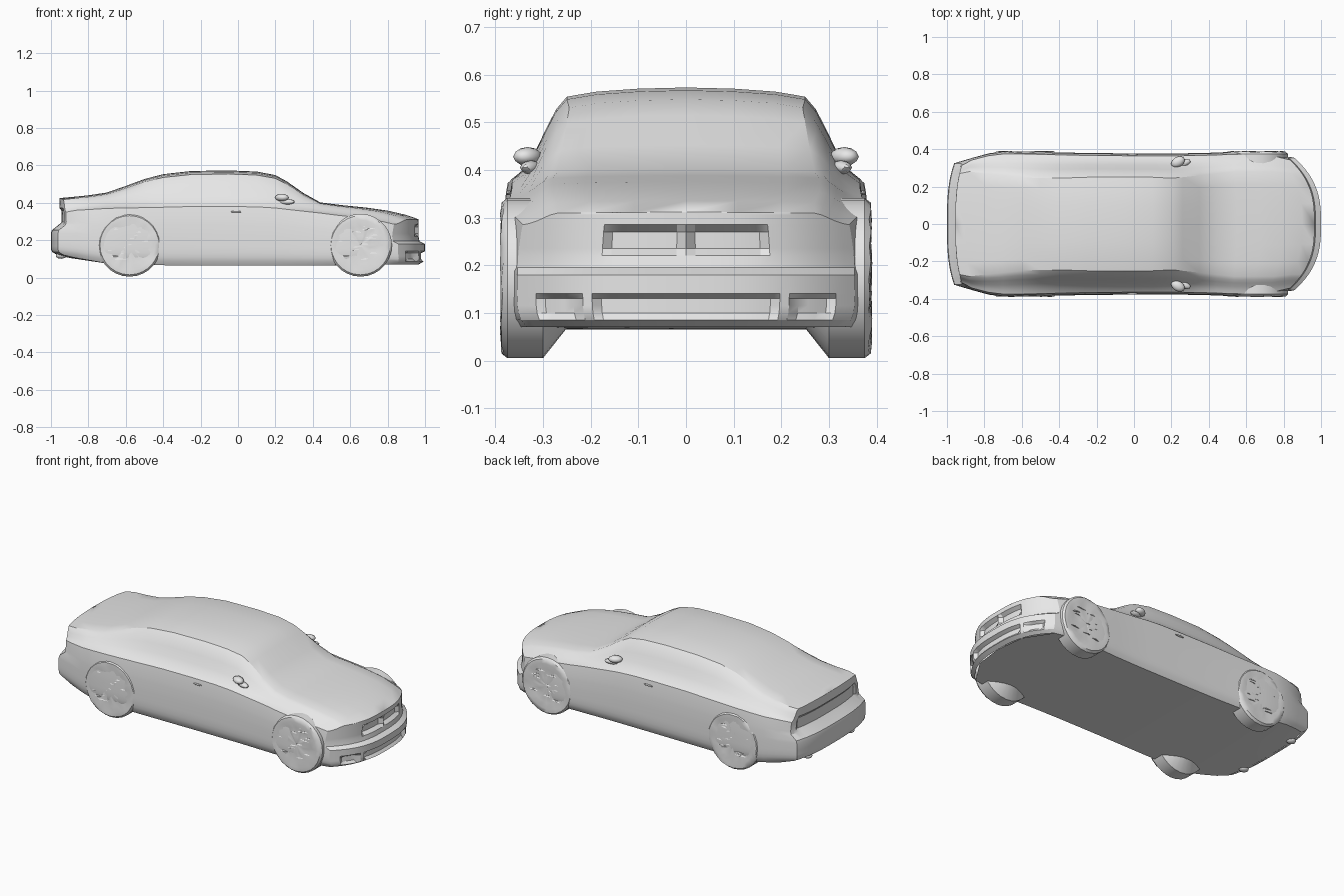
import bpy, bmesh, math, random
from mathutils import Vector, Matrix

random.seed(4)
old = bpy.data.objects.get("Cube")
if old:
    bpy.data.objects.remove(old)

# Single paint colour
grey = bpy.data.materials.new("plain_grey")
grey.use_nodes = True
grey.diffuse_color = (0.8, 0.8, 0.8, 1)
grey.node_tree.nodes["Principled BSDF"].inputs["Base Color"].default_value = (0.8, 0.8, 0.8, 1)


def finish(bm, name, angle=35):
    """Turn a bmesh into a shaded object."""
    bmesh.ops.remove_doubles(bm, verts=bm.verts, dist=0.0004)
    bmesh.ops.recalc_face_normals(bm, faces=bm.faces)
    mesh = bpy.data.meshes.new(name)
    bm.to_mesh(mesh)
    bm.free()
    obj = bpy.data.objects.new(name, mesh)
    bpy.context.collection.objects.link(obj)
    mesh.materials.append(grey)
    bpy.ops.object.select_all(action='DESELECT')
    obj.select_set(True)
    bpy.context.view_layer.objects.active = obj
    bpy.ops.object.shade_smooth_by_angle(angle=math.radians(angle))
    return obj


def add_face(bm, verts):
    if len(set(verts)) > 2:
        try:
            bm.faces.new(verts)
        except ValueError:
            pass


# Body stations: x, half width, floor, shoulder, top, roof half width
STATIONS = [
    (-.955, .325, .12, .35, .425, .27), (-.9, .355, .105, .36, .43, .28),
    (-.8, .378, .09, .365, .44, .27), (-.7, .388, .075, .37, .455, .26),
    (-.6, .388, .07, .372, .49, .25), (-.5, .386, .068, .374, .527, .245),
    (-.4, .383, .066, .376, .553, .245), (-.25, .38, .065, .38, .57, .25),
    (-.05, .378, .065, .38, .573, .25), (.1, .378, .065, .378, .567, .25),
    (.2, .378, .065, .372, .548, .245), (.26, .378, .065, .365, .515, .25),
    (.35, .38, .065, .355, .452, .26), (.44, .382, .065, .345, .402, .27),
    (.55, .386, .066, .335, .388, .28), (.68, .387, .068, .325, .375, .28),
    (.8, .382, .07, .315, .358, .28), (.9, .37, .07, .3, .335, .27),
    (.965, .355, .07, .285, .312, .27)]
SIDE = [0, .07, .14, .21, .28, .33, .51, .58, .7, .77, .93, 1]
UPPER = [(.2, .1), (.42, .3), (.62, .55), (.8, .76), (1, .9)]
CROWN = [(.75, .955), (.4, .987), (0, 1)]


def half_section(station):
    """Points (y, z) from the floor centre round to the roof centre."""
    x, w, b, s, t, r = station
    pts = [(0, b), (w * .5, b)]
    for f in SIDE:
        pts.append((w * (1 - .06 * (1 - f) ** 12 - .035 * f ** 4), b + (s - b) * f))
    edge = w * .965
    pts += [(edge + (r - edge) * u, s + (t - s) * f) for u, f in UPPER]
    pts += [(r * u, s + (t - s) * f) for u, f in CROWN]
    return pts


def ramp(v, lo, hi):
    return min(1, max(0, (v - lo) / (hi - lo)))


def place(x, y, z, end):
    """Bow the nose and tail in plan and push out the bumpers at the ends."""
    a = abs(y)
    nose, tail = ramp(x, .45, .965), ramp(-x, .7, .955)
    px = x - .15 * nose * (a / .36) ** 2.8 + .04 * tail * (a / .33) ** 3
    if end and x > 0:
        px += .035 * ramp(z, .07, .09) * (1 - ramp(z, .183, .197))
        intake = .09 < z < .137 and (a < .19 or .22 < a < .31)
        grille = .225 < z < .275 and .015 < a < .17
        px -= .022 * (intake or grille)
    elif end:
        px -= .045 * ramp(z, .115, .14) * (1 - ramp(z, .25, .285))
        px += .012 * (.285 < z < .36 and a < .27)
    return Vector((px, y, z))


# Body shell lofted along the car, with gridded nose and tail panels
bm = bmesh.new()
rings = []
for i, st in enumerate(STATIONS):
    half = half_section(st)
    loop = half + [(-y, z) for y, z in half[-2:0:-1]]
    end = i in (0, len(STATIONS) - 1)
    rings.append([bm.verts.new(place(st[0], y, z, end)) for y, z in loop])
for a, b in zip(rings, rings[1:]):
    n = len(a)
    for k in range(n):
        add_face(bm, [a[k], a[(k + 1) % n], b[(k + 1) % n], b[k]])
COLS = 36
for st in (STATIONS[0], STATIONS[-1]):
    rows = []
    for y, z in half_section(st)[2:]:
        rows.append([bm.verts.new(place(st[0], y * (2 * c / COLS - 1), z, True))
                     for c in range(COLS + 1)])
    for lo, hi in zip(rows, rows[1:]):
        for c in range(COLS):
            add_face(bm, [lo[c], lo[c + 1], hi[c + 1], hi[c]])
finish(bm, "body_shell", 28)


# Wheels: turned profile, tapered on the inner side, with a rough outer face
def wheel(name, cx, side):
    profile = [(0, .383), (.05, .386), (.1, .383), (.135, .389), (.158, .387),
               (.168, .375), (.168, .3), (.105, .25), (0, .25)]
    steps = 28
    bm = bmesh.new()
    rows = []
    for i in range(steps):
        ang = math.tau * i / steps
        row = []
        for k, (rad, y) in enumerate(profile):
            rough = random.uniform(-.004, .002) if 0 < k < 5 else 0
            row.append(bm.verts.new((cx + rad * math.cos(ang), side * (y + rough),
                                     .173 + rad * math.sin(ang))))
        rows.append(row)
    for i in range(steps):
        a, b = rows[i], rows[(i + 1) % steps]
        for k in range(len(profile) - 1):
            add_face(bm, [a[k], a[k + 1], b[k + 1], b[k]])
    finish(bm, name)


# Thin creases scattered over each wheel arch
def creases(name, cx, side):
    bm = bmesh.new()
    for i in range(14):
        x, z = cx + random.uniform(-.11, .09), .1 + i * .016
        size = random.uniform(.04, .09)
        y = .383 if z < .27 else .376
        m = (Matrix.Translation((x, side * y, z))
             @ Matrix.Rotation(random.uniform(-.15, .15), 4, 'Y')
             @ Matrix.Diagonal((size, .012, .006, 1)))
        bmesh.ops.create_cone(bm, cap_ends=True, segments=4, radius1=.5,
                              radius2=.2, depth=1, matrix=m)
    finish(bm, name)


for end, cx in (("front", .655), ("rear", -.58)):
    for label, side in (("left", 1), ("right", -1)):
        wheel(f"{end}_{label}_wheel", cx, side)
        creases(f"{end}_{label}_arch_creases", cx, side)


# Small rounded blocks for mirrors, handles and exhausts
def pod(name, loc, size, turn=0):
    bm = bmesh.new()
    m = (Matrix.Translation(loc) @ Matrix.Rotation(turn, 4, 'Z')
         @ Matrix.Diagonal((*size, 1)))
    bmesh.ops.create_icosphere(bm, subdivisions=2, radius=.5, matrix=m)
    finish(bm, name)


for label, side in (("left", 1), ("right", -1)):
    pod(f"{label}_mirror", (.235, side * .332, .428), (.08, .055, .04), side * .5)
    pod(f"{label}_mirror_stalk", (.26, side * .325, .405), (.09, .04, .03), side * .3)
    pod(f"{label}_door_handle", (-.01, side * .372, .352), (.06, .012, .01))
    pod(f"{label}_exhaust", (-.945, side * .2, .118), (.06, .05, .035))
